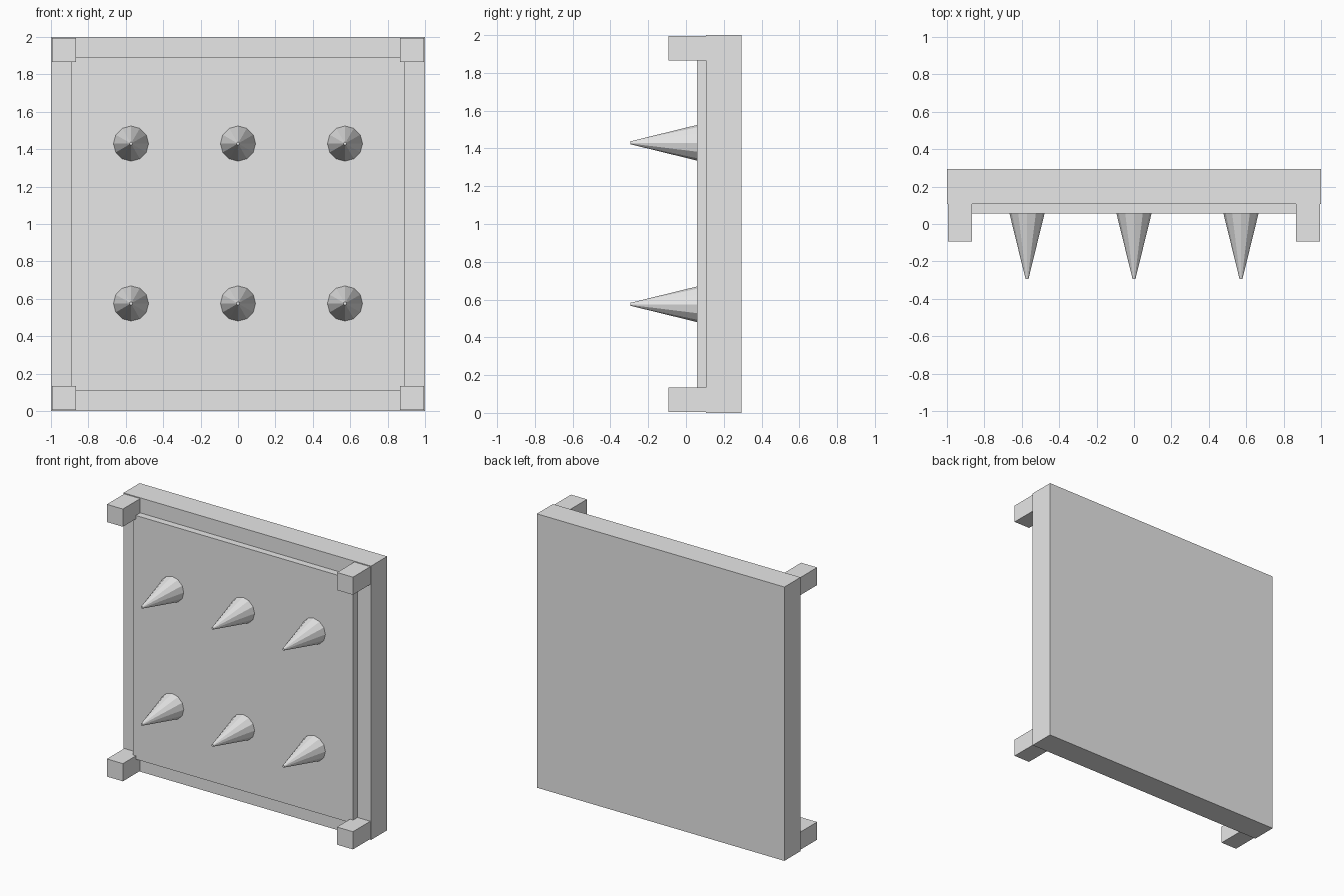
import bpy
import math

if "Cube" in bpy.data.objects:
    bpy.data.objects.remove(bpy.data.objects["Cube"])

# One plain grey for everything
grey = bpy.data.materials.new("light_grey")
grey.diffuse_color = (0.8, 0.8, 0.8, 1)
grey.use_nodes = True
grey.node_tree.nodes["Principled BSDF"].inputs["Base Color"].default_value = grey.diffuse_color


def box(name, x, y, z):
    """Box spanning the given (min, max) ranges."""
    spans = (x, y, z)
    bpy.ops.mesh.primitive_cube_add(size=1, location=[(a + b) / 2 for a, b in spans])
    ob = bpy.context.object
    ob.name = name
    ob.scale = [b - a for a, b in spans]
    bpy.ops.object.transform_apply(location=False, rotation=False, scale=True)
    ob.data.materials.append(grey)
    return ob


def spike(name, x, z, base_y=0.057, tip_y=-0.293):
    """Twelve-sided cone with a tiny blunt tip, pointing to the front."""
    bpy.ops.mesh.primitive_cone_add(
        vertices=12, radius1=0.094, radius2=0.008, depth=base_y - tip_y,
        location=(x, (base_y + tip_y) / 2, z), rotation=(math.pi / 2, 0, 0))
    ob = bpy.context.object
    ob.name = name
    ob.data.materials.append(grey)


# Wall slab and the raised panel on its front
box("back_slab", (-1, 1), (0.107, 0.293), (0, 2))
box("front_panel", (-0.89, 0.89), (0.057, 0.107), (0.11, 1.89))

# Corner posts
for sx, side in ((-1, "left"), (1, "right")):
    for sz, level in ((-1, "lower"), (1, "upper")):
        x = sorted((sx * 0.865, sx * 0.994))
        z = sorted((1 + sz * 0.865, 1 + sz * 0.994))
        box(f"{level}_{side}_post", x, (-0.093, 0.12), z)

# Two rows of three spikes
for z, level in ((0.575, "lower"), (1.43, "upper")):
    for x, side in ((-0.572, "left"), (0, "middle"), (0.572, "right")):
        spike(f"{level}_{side}_spike", x, z)
